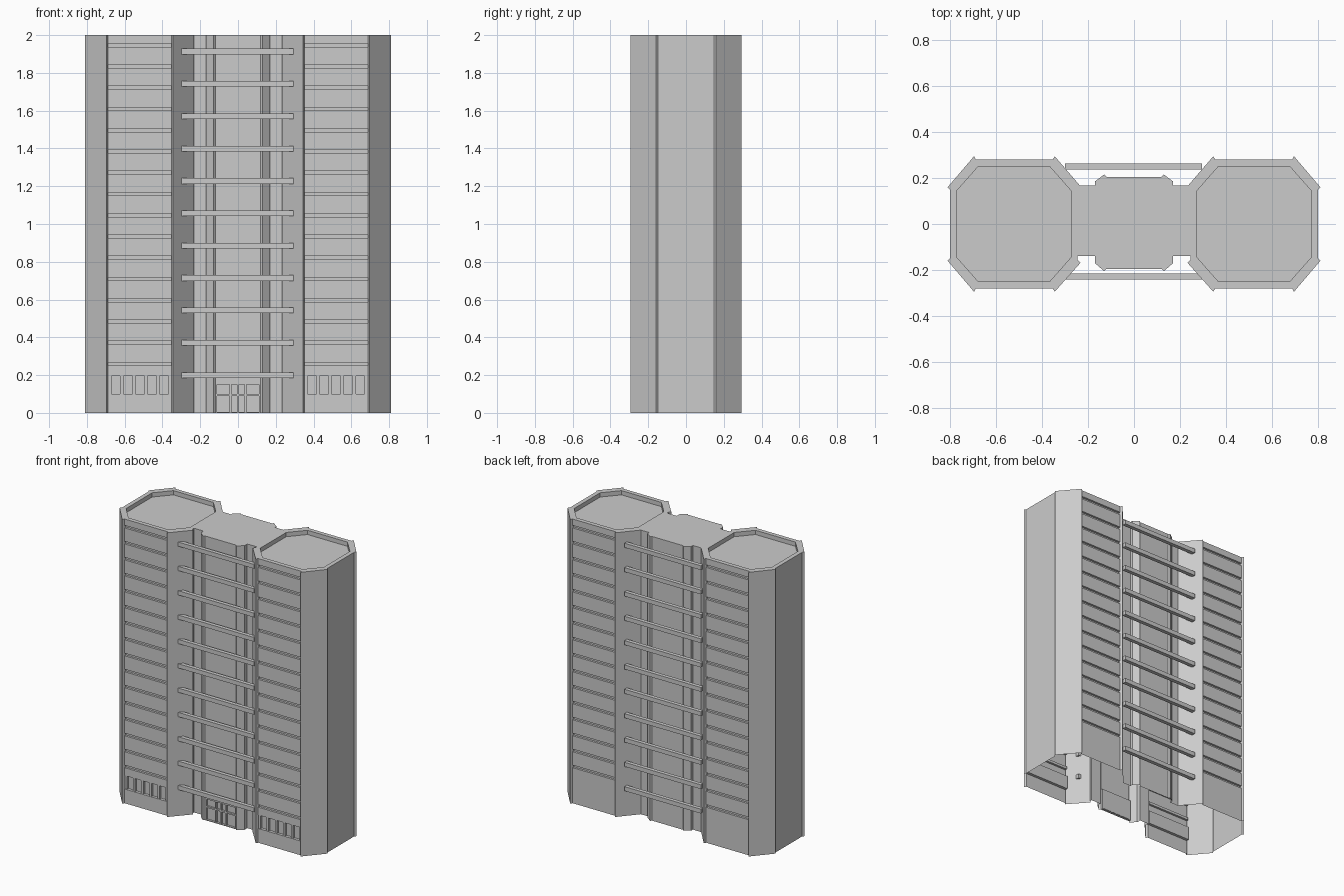
import bpy, bmesh

if "Cube" in bpy.data.objects:
    bpy.data.objects.remove(bpy.data.objects["Cube"])

concrete = bpy.data.materials.new("concrete_grey")
concrete.use_nodes = True
GREY = (0.6, 0.6, 0.6, 1)
concrete.diffuse_color = GREY
concrete.node_tree.nodes["Principled BSDF"].inputs["Base Color"].default_value = GREY

H = 2.0          # building height
FACE_Y = 0.28    # tower facade plane
X0, X1 = 0.353, 0.687   # tower facade span
DOOR_X, DOOR_Y = 0.12, -0.195


def finish(name, bm):
    mesh = bpy.data.meshes.new(name)
    bm.to_mesh(mesh)
    bm.free()
    mesh.materials.append(concrete)
    obj = bpy.data.objects.new(name, mesh)
    bpy.context.collection.objects.link(obj)
    return obj


def box(bm, x0, x1, y0, y1, z0, z1):
    vs = bmesh.ops.create_cube(bm, size=1)["verts"]
    for v in vs:
        v.co.x = x0 if v.co.x < 0 else x1
        v.co.y = y0 if v.co.y < 0 else y1
        v.co.z = z0 if v.co.z < 0 else z1


def quad(bm, *pts):
    bm.faces.new([bm.verts.new(p) for p in pts])


def facade(name, x0, x1, y, recesses):
    """Open wall sheet with horizontal recesses given as (z0, z1, depth)."""
    bm = bmesh.new()
    side = 1 if y > 0 else -1
    path = [(y, 0)]
    for z0, z1, depth in recesses:
        yi = y - side * depth
        path += [(y, z0), (yi, z0), (yi, z1), (y, z1)]
        for x in (x0, x1):
            quad(bm, (x, y, z0), (x, yi, z0), (x, yi, z1), (x, y, z1))
    path.append((y, H))
    for (ya, za), (yb, zb) in zip(path, path[1:]):
        if (ya, za) != (yb, zb):
            quad(bm, (x0, ya, za), (x1, ya, za), (x1, yb, zb), (x0, yb, zb))
    bmesh.ops.remove_doubles(bm, verts=bm.verts, dist=1e-5)
    bmesh.ops.recalc_face_normals(bm, faces=bm.faces)
    # face the sheet outward
    main = max(bm.faces, key=lambda f: f.calc_area())
    if main.normal.y * side < 0:
        bmesh.ops.reverse_faces(bm, faces=bm.faces)
    return finish(name, bm)


# Building outline: the +x half from front to back, then mirrored
half = [(DOOR_X, DOOR_Y), (0.13, -0.205), (0.17, -0.17), (0.17, -0.14),
        (0.245, -0.14), (0.245, -0.155), (0.232, -0.168), (0.345, -0.295),
        (X0, -FACE_Y), (X1, -FACE_Y), (0.695, -0.295), (0.81, -0.16),
        (0.80, -0.148), (0.80, 0.148), (0.81, 0.16), (0.695, 0.295),
        (X1, FACE_Y), (X0, FACE_Y), (0.345, 0.295), (0.235, 0.167),
        (0.17, 0.167), (0.17, 0.185), (0.13, 0.215), (0.12, 0.205)]
outline = half + [(-x, y) for x, y in reversed(half)]


def is_facade(a, b):
    tower = all(abs(p[1]) == FACE_Y for p in (a, b))
    entrance = all(p[1] == DOOR_Y for p in (a, b))
    return tower or entrance


# Outer walls, open underneath; facades are separate sheets
bm = bmesh.new()
for a, b in zip(outline, outline[1:] + outline[:1]):
    if not is_facade(a, b):
        quad(bm, (*a, 0), (*b, 0), (*b, H), (*a, H))
bmesh.ops.remove_doubles(bm, verts=bm.verts, dist=1e-5)
finish("outer_walls", bm)

# Roof with an octagonal sunken well over each tower
WELL = 0.03
octagon = [(0.155, -0.25), (0.248, -0.145), (0.248, 0.145), (0.155, 0.25)]
octagon += [(-x, y) for x, y in reversed(octagon)]
bm = bmesh.new()


def loop_edges(pts):
    vs = [bm.verts.new((x, y, H)) for x, y in pts]
    return [bm.edges.new(p) for p in zip(vs, vs[1:] + vs[:1])]


edges = loop_edges(outline)
wells = [[(x + cx, y) for x, y in octagon] for cx in (-0.522, 0.522)]
for well in wells:
    edges += loop_edges(well)
bmesh.ops.triangle_fill(bm, edges=edges, use_beauty=True, normal=(0, 0, 1))
bmesh.ops.dissolve_limit(bm, angle_limit=0.01, verts=bm.verts, edges=bm.edges)
finish("roof_rim", bm)

bm = bmesh.new()
for well in wells:
    quad(bm, *[(x, y, H - WELL) for x, y in well])
    for a, b in zip(well, well[1:] + well[:1]):
        quad(bm, (*b, H - WELL), (*a, H - WELL), (*a, H), (*b, H))
finish("roof_wells", bm)

# Tower facades: a groove at every floor, plus a ground window band in front
grooves = [(0.25 + i * 0.1125, 0.268 + i * 0.1125, 0.015) for i in range(16)]
for label, s in (("right", -1), ("left", 1)):
    xa, xb = sorted((s * X0, s * X1))
    facade(label + "_front_facade", xa, xb, -FACE_Y, [(0.1, 0.195, 0.02)] + grooves)
    facade(label + "_back_facade", xa, xb, FACE_Y, grooves)
    bm = bmesh.new()
    for i in range(6):
        x = xa + 0.008 + i * (xb - xa - 0.016) / 5
        box(bm, x - 0.008, x + 0.008, -FACE_Y + 0.003, -FACE_Y + 0.02, 0.1, 0.195)
    finish(label + "_window_mullions", bm)

# Entrance bay in the centre with a framed door
facade("entrance_bay", -DOOR_X, DOOR_X, DOOR_Y, [(0.005, 0.15, 0.015)])
bm = bmesh.new()
for x in (-0.115, -0.04, 0, 0.04, 0.115):
    box(bm, x - 0.005, x + 0.005, DOOR_Y + 0.002, DOOR_Y + 0.015, 0, 0.15)
box(bm, -DOOR_X, DOOR_X, DOOR_Y + 0.002, DOOR_Y + 0.015, 0.09, 0.1)
finish("door_frame", bm)

# Horizontal beams between the towers, front and back
for name, y0, y1 in (("front_beams", -0.242, -0.215), ("back_beams", 0.236, 0.263)):
    bm = bmesh.new()
    for i in range(11):
        z = 0.2 + i * 0.1713
        box(bm, -0.3, 0.295, y0, y1, z - 0.015, z + 0.015)
    finish(name, bm)
